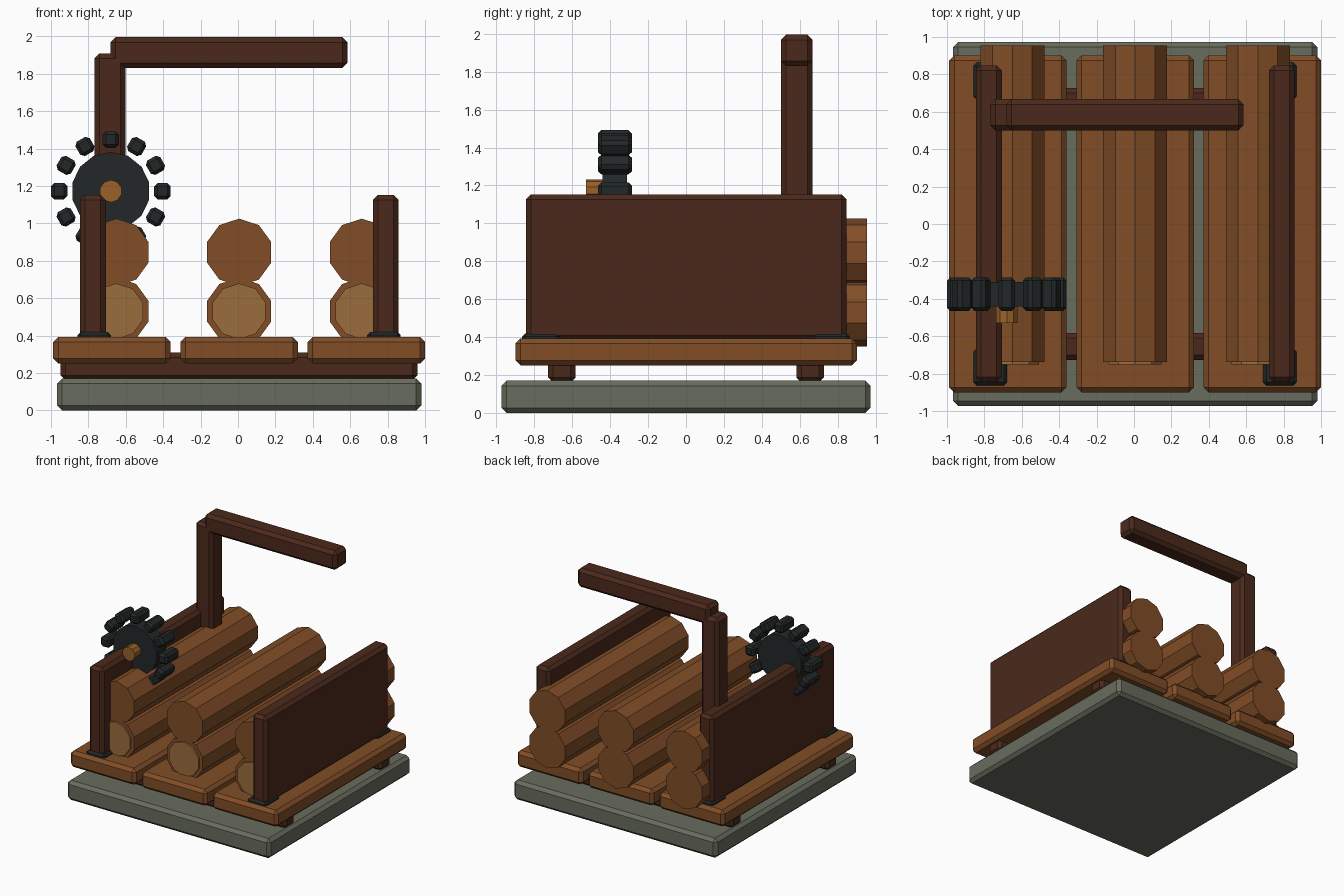
import bpy, bmesh
from math import pi, sin, cos
from mathutils import Matrix

if "Cube" in bpy.data.objects:
    bpy.data.objects.remove(bpy.data.objects["Cube"])


def material(name, r, g, b):
    m = bpy.data.materials.new(name)
    m.diffuse_color = (r, g, b, 1)
    m.use_nodes = True
    m.node_tree.nodes["Principled BSDF"].inputs["Base Color"].default_value = m.diffuse_color
    return m


STONE = material("stone", 0.14, 0.15, 0.11)
WOOD = material("wood", 0.22, 0.075, 0.02)
DARK = material("dark_wood", 0.07, 0.022, 0.011)
IRON = material("iron", 0.016, 0.02, 0.02)
CUT = material("cut_wood", 0.32, 0.15, 0.045)
HUB = material("hub_wood", 0.32, 0.12, 0.022)


def finish(name, bm, mat):
    bmesh.ops.recalc_face_normals(bm, faces=bm.faces)
    me = bpy.data.meshes.new(name)
    bm.to_mesh(me)
    bm.free()
    me.materials.append(mat)
    ob = bpy.data.objects.new(name, me)
    bpy.context.collection.objects.link(ob)
    return ob


def box(name, mat, x, y, z, bevel=0.027):
    """Chamfered box from (min, max) ranges."""
    bm = bmesh.new()
    bmesh.ops.create_cube(bm, size=1)
    for v in bm.verts:
        for i, (a, b) in enumerate((x, y, z)):
            v.co[i] = (a + b) / 2 + v.co[i] * (b - a)
    bmesh.ops.bevel(bm, geom=bm.edges[:], offset=bevel, segments=1,
                    affect='EDGES', profile=0.5)
    return finish(name, bm, mat)


def rod(name, mat, x, z, r, y0, y1, sides):
    """Prism along y with one vertex pointing straight up."""
    bm = bmesh.new()
    ring = [bm.verts.new((x + r * sin(2 * pi * i / sides), y0,
                          z + r * cos(2 * pi * i / sides))) for i in range(sides)]
    face = bm.faces.new(ring)
    ext = bmesh.ops.extrude_face_region(bm, geom=[face], use_keep_orig=True)
    for v in ext["geom"]:
        if isinstance(v, bmesh.types.BMVert):
            v.co.y = y1
    return finish(name, bm, mat)


# Stone base and two cross beams
box("stone_base", STONE, (-0.968, 0.98), (-0.973, 0.973), (0, 0.17), 0.027)
for side, y in (("front", -0.655), ("back", 0.655)):
    box(f"{side}_beam", DARK, (-0.948, 0.96), (y - 0.073, y + 0.073), (0.16, 0.31))

for i in (-1, 0, 1):
    # Deck planks
    px = 0.006 + 0.68 * i
    box(f"plank_{i + 2}", WOOD, (px - 0.314, px + 0.314), (-0.9, 0.902), (0.25, 0.393))
    # Stacked logs with a pale cut end on the lower one
    lx = 0.006 + 0.656 * i
    rod(f"lower_log_{i + 2}", WOOD, lx, 0.53, 0.18, -0.737, 0.955, 10)
    rod(f"upper_log_{i + 2}", WOOD, lx, 0.845, 0.18, -0.737, 0.955, 10)
    rod(f"log_cut_end_{i + 2}", CUT, lx, 0.53, 0.149, -0.752, -0.73, 10)

# Side panels and their iron feet
for side, s in (("left", -1), ("right", 1)):
    x = 0.007 + 0.783 * s
    box(f"{side}_panel", DARK, (x - 0.069, x + 0.069), (-0.845, 0.848), (0.38, 1.152))
    for end, e in (("front", -1), ("back", 1)):
        fx, fy = 0.006 + 0.774 * s, 0.765 * e
        box(f"{side}_{end}_foot", IRON, (fx - 0.09, fx + 0.09),
            (fy - 0.099, fy + 0.099), (0.37, 0.42), 0.018)

# Crane post and arm
box("crane_post", DARK, (-0.768, -0.602), (0.5, 0.667), (0.6, 1.908))
box("crane_arm", DARK, (-0.682, 0.585), (0.5, 0.667), (1.83, 1.995))

# Toothed saw wheel with hub
WX, WZ, WY = -0.68, 1.172, -0.375
rod("wheel_disc", IRON, WX, WZ, 0.21, WY - 0.065, WY + 0.065, 14)
rod("wheel_hub", HUB, WX, WZ, 0.06, -0.528, -0.32, 10)
for i in range(12):
    tooth = box(f"wheel_tooth_{i + 1}", IRON, (-0.044, 0.044), (-0.09, 0.09),
                (-0.044, 0.044), 0.018)
    tooth.data.transform(Matrix.Translation((WX, WY, WZ))
                         @ Matrix.Rotation(i * pi / 6, 4, 'Y')
                         @ Matrix.Translation((0, 0, 0.276)))
